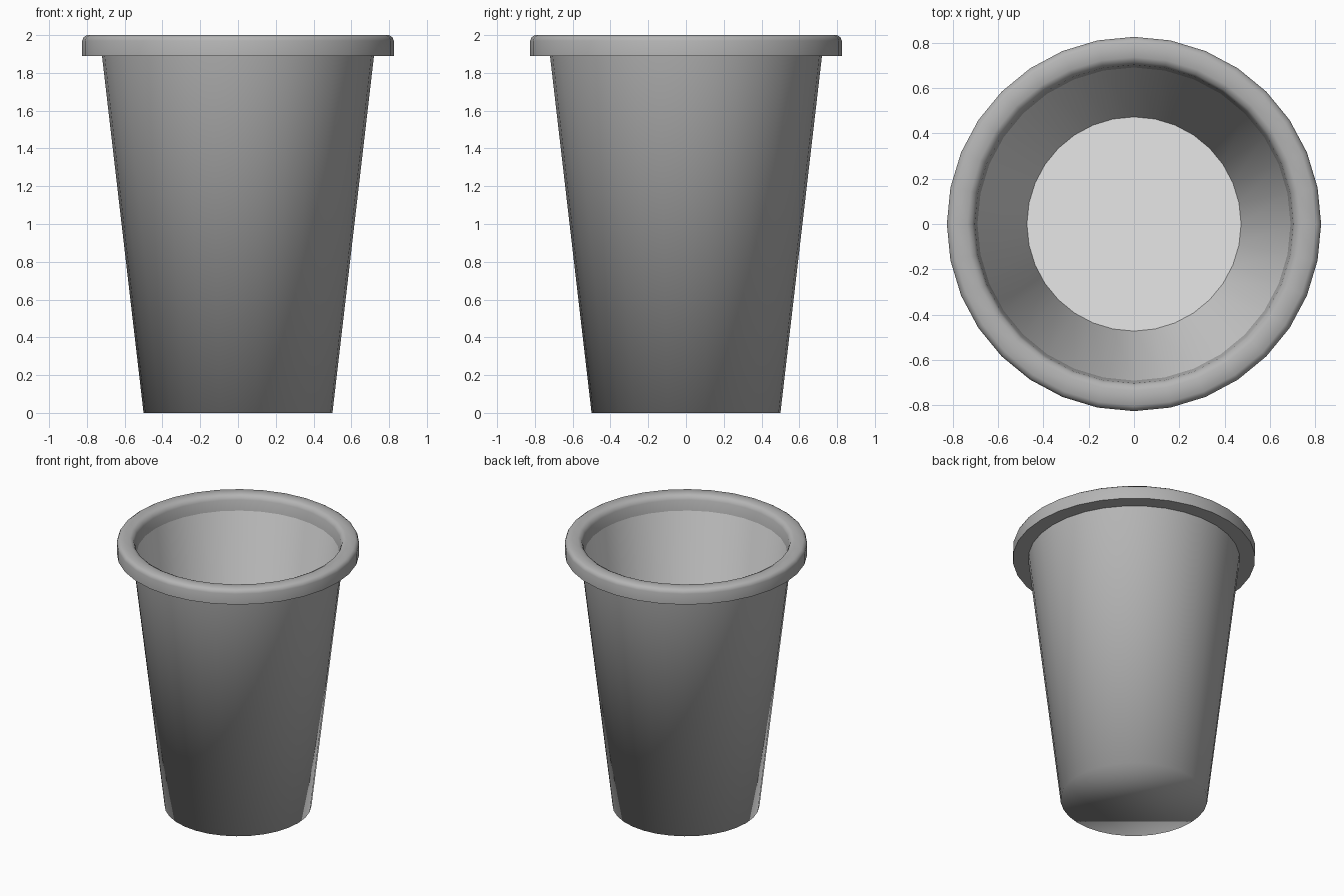
import bpy, bmesh
from math import cos, sin, pi, radians

SIDES = 32

if "Cube" in bpy.data.objects:
    bpy.data.objects.remove(bpy.data.objects["Cube"])


def make_material(name, grey):
    mat = bpy.data.materials.new(name)
    mat.use_nodes = True
    colour = (grey, grey, grey, 1)
    mat.diffuse_color = colour
    mat.node_tree.nodes["Principled BSDF"].inputs["Base Color"].default_value = colour
    return mat


def lathe(name, profile, mat, floor=False, closed=False, inward=False, sharp=None):
    """Spin (radius, height) points around z; optionally cap the first ring."""
    bm = bmesh.new()
    angles = [2 * pi * i / SIDES for i in range(SIDES)]
    rings = [[bm.verts.new((r * cos(a), r * sin(a), z)) for a in angles]
             for r, z in profile]
    pairs = list(zip(rings, rings[1:]))
    if closed:
        pairs.append((rings[-1], rings[0]))
    for low, high in pairs:
        for i in range(SIDES):
            j = (i + 1) % SIDES
            bm.faces.new((low[i], low[j], high[j], high[i]))
    if floor:
        bm.faces.new(rings[0][::-1])
    if inward:
        bmesh.ops.reverse_faces(bm, faces=bm.faces[:])
    mesh = bpy.data.meshes.new(name)
    bm.to_mesh(mesh)
    bm.free()
    mesh.materials.append(mat)
    obj = bpy.data.objects.new(name, mesh)
    bpy.context.collection.objects.link(obj)
    mesh.shade_smooth()
    if sharp:
        bpy.ops.object.select_all(action='DESELECT')
        obj.select_set(True)
        bpy.context.view_layer.objects.active = obj
        bpy.ops.object.shade_smooth_by_angle(angle=radians(sharp))
    return obj


outer_grey = make_material("mid grey", 0.46)
inner_grey = make_material("light grey", 0.8)

# Tapered outside, smooth across the base edge
lathe("cup_wall", [(0.5, 0), (0.72, 1.89)], outer_grey, floor=True)

# Inside wall and floor
lathe("cup_lining", [(0.472, 0.02), (0.69, 1.89)], inner_grey,
      floor=True, inward=True, sharp=40)

# Rounded lip with a flat underside
lathe("rim", [(0.69, 1.89), (0.825, 1.89), (0.825, 1.97), (0.818, 1.988),
              (0.8, 2), (0.735, 2), (0.712, 1.988), (0.702, 1.965)],
      outer_grey, closed=True, sharp=50)
